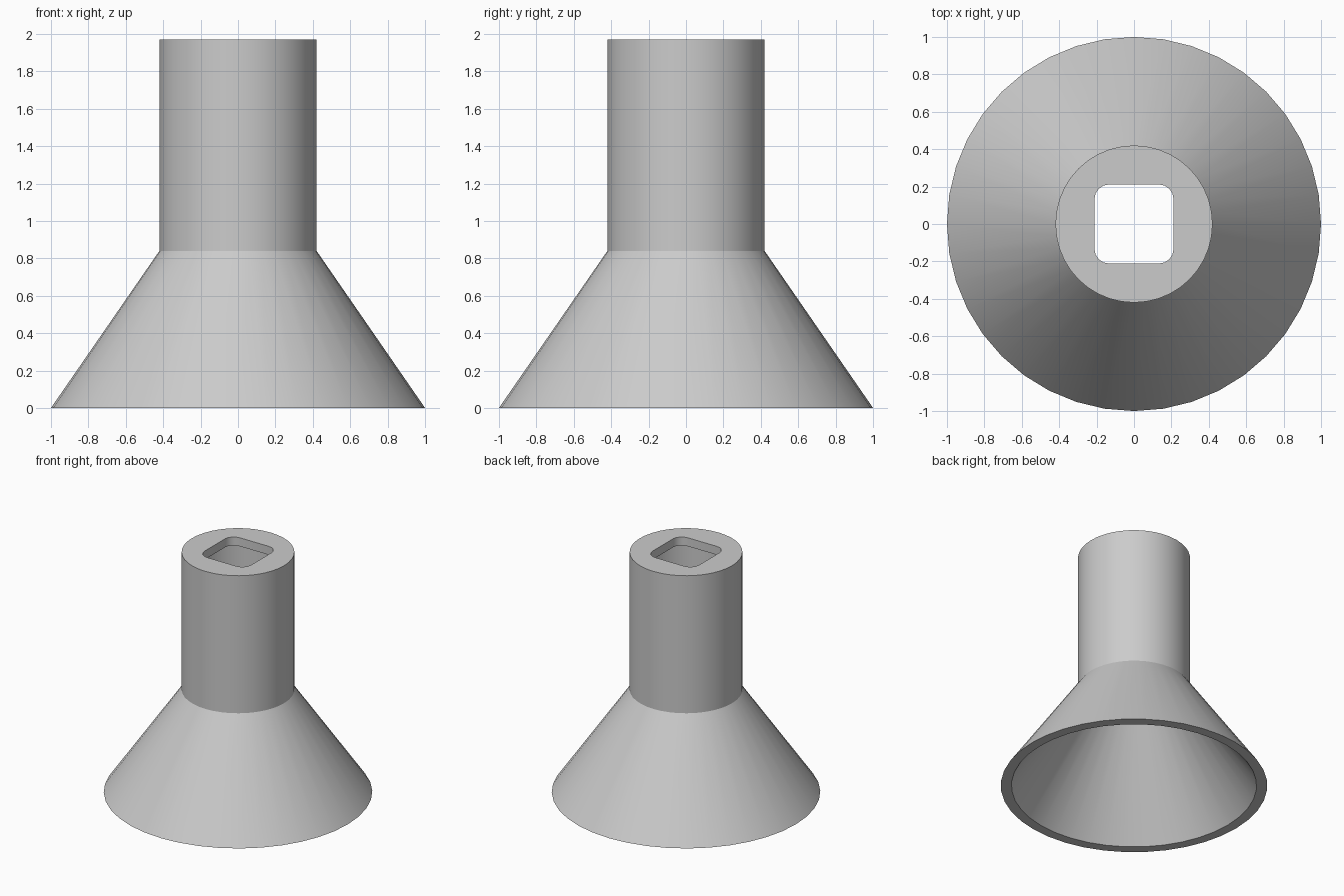
import bpy
import bmesh
from math import cos, sin, pi

cube = bpy.data.objects.get("Cube")
if cube:
    bpy.data.objects.remove(cube, do_unlink=True)

SEGMENTS = 40
TOP = 1.97

grey = bpy.data.materials.new("light grey")
grey.use_nodes = True
grey.diffuse_color = (0.6, 0.6, 0.6, 1)
grey.node_tree.nodes["Principled BSDF"].inputs["Base Color"].default_value = (0.6, 0.6, 0.6, 1)


def circle(radius):
    angles = [2 * pi * i / SEGMENTS for i in range(SEGMENTS)]
    return [(radius * cos(a), radius * sin(a)) for a in angles]


def rounded_square(half, corner, steps=4):
    """Outline of a square with rounded corners, anticlockwise."""
    points = []
    for quarter in range(4):
        mid = pi / 4 + quarter * pi / 2
        centre = (half - corner) * 2 ** 0.5
        for i in range(steps + 1):
            a = mid - pi / 4 + i * pi / 2 / steps
            points.append((centre * cos(mid) + corner * cos(a),
                           centre * sin(mid) + corner * sin(a)))
    return points


def add_ring(bm, outline, z):
    verts = [bm.verts.new((x, y, z)) for x, y in outline]
    for i, v in enumerate(verts):
        bm.edges.new((v, verts[(i + 1) % len(verts)]))
    return verts


def bridge(bm, a, b):
    n = len(a)
    for i in range(n):
        j = (i + 1) % n
        bm.faces.new((a[i], a[j], b[j], b[i]))


def ring_edges(bm, ring):
    return [bm.edges.get((v, ring[(i + 1) % len(ring)])) for i, v in enumerate(ring)]


def fill_between(bm, outer, inner):
    edges = ring_edges(bm, outer) + ring_edges(bm, inner)
    bmesh.ops.triangle_fill(bm, edges=edges, use_beauty=True)


bm = bmesh.new()

# Hollow shell: from under the cap, down the bore, round the rim, up the outside
profile = [(0.34, TOP - 0.07), (0.34, 0.81), (0.92, 0),
           (1, 0), (0.42, 0.84), (0.42, TOP)]
rings = [add_ring(bm, circle(r), z) for r, z in profile]
for lower, upper in zip(rings, rings[1:]):
    bridge(bm, lower, upper)

# Square socket through the cap
socket = rounded_square(0.212, 0.08)
socket_top = add_ring(bm, socket, TOP)
socket_bottom = add_ring(bm, socket, TOP - 0.07)
bridge(bm, socket_top, socket_bottom)
fill_between(bm, rings[-1], socket_top)
fill_between(bm, rings[0], socket_bottom)

bmesh.ops.recalc_face_normals(bm, faces=bm.faces)
mesh = bpy.data.meshes.new("funnel")
bm.to_mesh(mesh)
bm.free()
mesh.materials.append(grey)

funnel = bpy.data.objects.new("funnel", mesh)
bpy.context.collection.objects.link(funnel)
bpy.context.view_layer.objects.active = funnel
funnel.select_set(True)
bpy.ops.object.shade_smooth_by_angle(angle=pi / 6)
